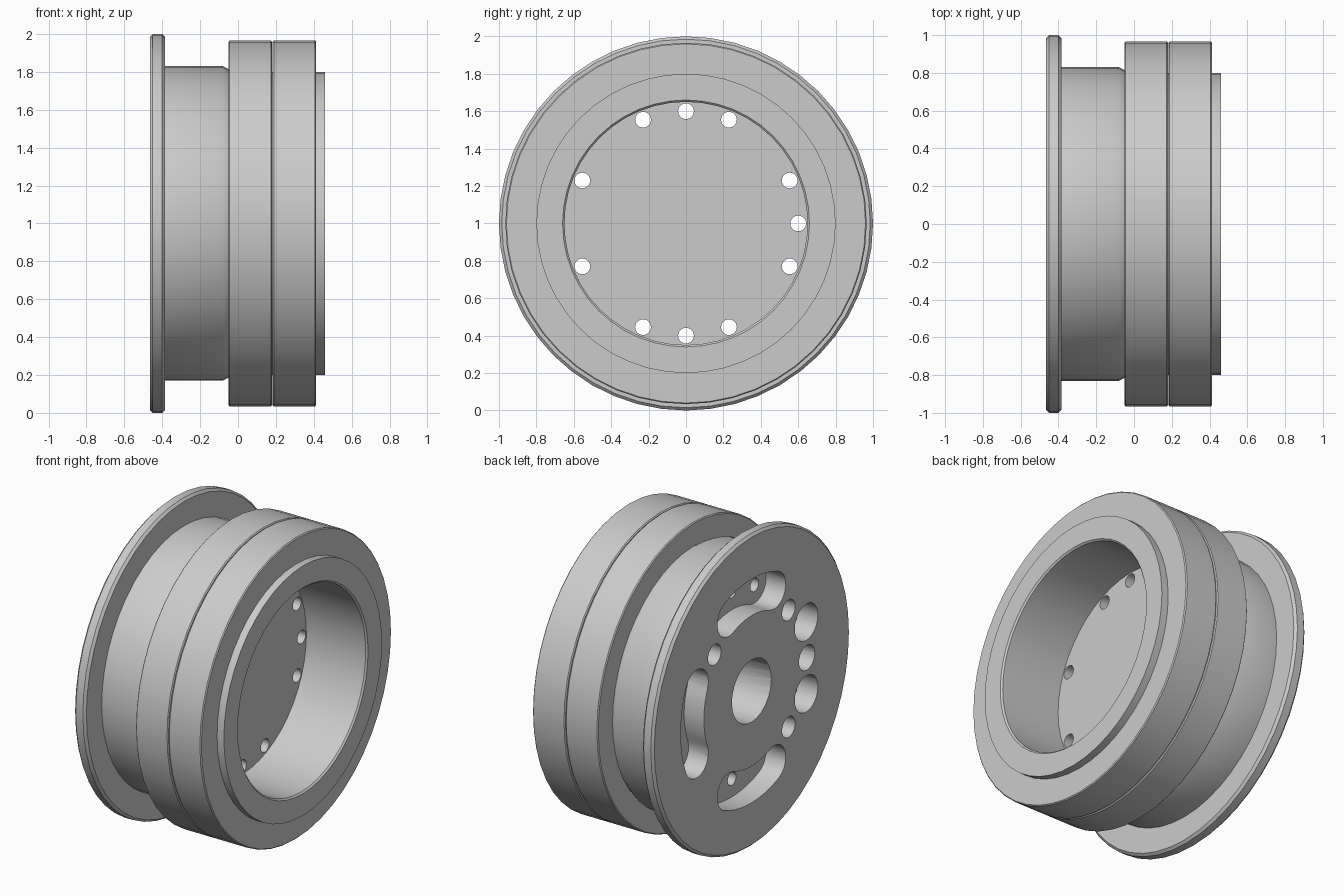
import bpy, bmesh
from math import sin, cos, pi, radians

cube = bpy.data.objects.get("Cube")
if cube:
    bpy.data.objects.remove(cube)

SIDES = 48
steel = bpy.data.materials.new("grey steel")
steel.use_nodes = True
GREY = (0.6, 0.6, 0.6, 1)
steel.diffuse_color = GREY
steel.node_tree.nodes["Principled BSDF"].inputs["Base Color"].default_value = GREY


def finish(name, bm):
    bmesh.ops.recalc_face_normals(bm, faces=bm.faces)
    mesh = bpy.data.meshes.new(name)
    bm.to_mesh(mesh)
    bm.free()
    mesh.materials.append(steel)
    ob = bpy.data.objects.new(name, mesh)
    bpy.context.scene.collection.objects.link(ob)
    ob.location.z = 1
    return ob


def smooth(ob):
    bpy.ops.object.select_all(action='DESELECT')
    ob.select_set(True)
    bpy.context.view_layer.objects.active = ob
    bpy.ops.object.shade_smooth_by_angle(angle=radians(30))


def revolve(name, profile, closed=False):
    """Turn a profile of (x, radius) points around the x axis."""
    bm = bmesh.new()
    verts = [bm.verts.new((x, 0, r)) for x, r in profile]
    pairs = list(zip(verts, verts[1:]))
    if closed:
        pairs.append((verts[-1], verts[0]))
    edges = [bm.edges.new(p) for p in pairs]
    bmesh.ops.spin(bm, geom=verts + edges, cent=(0, 0, 0), axis=(1, 0, 0),
                   angle=2 * pi, steps=SIDES)
    bmesh.ops.remove_doubles(bm, verts=bm.verts, dist=0.0005)
    return finish(name, bm)


def arc(cy, cz, r, start, end, steps):
    return [(cy + r * cos(start + (end - start) * i / steps),
             cz + r * sin(start + (end - start) * i / steps)) for i in range(steps + 1)]


def circle(y, z, r):
    return arc(y, z, r, 0, 2 * pi, 24)[:-1]


def curved_slot(mid, radius, half_angle, half_width):
    a, b = mid - half_angle, mid + half_angle
    outer = arc(0, 0, radius + half_width, a, b, 10)
    inner = arc(0, 0, radius - half_width, b, a, 10)
    cap_b = arc(radius * cos(b), radius * sin(b), half_width, b, b + pi, 10)
    cap_a = arc(radius * cos(a), radius * sin(a), half_width, a + pi, a + 2 * pi, 10)
    return outer + cap_b[1:-1] + inner + cap_a[1:-1]


def cut(ob, outline, x0, x1):
    """Cut a straight-walled pocket along x out of an object."""
    bm = bmesh.new()
    face = bm.faces.new([bm.verts.new((x0, y, z)) for y, z in outline])
    ext = bmesh.ops.extrude_face_region(bm, geom=[face])
    moved = [v for v in ext["geom"] if isinstance(v, bmesh.types.BMVert)]
    bmesh.ops.translate(bm, verts=moved, vec=(x1 - x0, 0, 0))
    cutter = finish("cutter", bm)
    cutter.hide_render = True
    mod = ob.modifiers.new("pocket", 'BOOLEAN')
    mod.operation = 'DIFFERENCE'
    mod.solver = 'EXACT'
    mod.object = cutter
    bpy.context.view_layer.update()
    mesh = bpy.data.meshes.new_from_object(
        ob.evaluated_get(bpy.context.evaluated_depsgraph_get()))
    ob.modifiers.clear()
    ob.data = mesh
    bpy.data.objects.remove(cutter)


# Hub: flange, drum, inner web and open sleeve in one turned body
BACK, WEB = -0.465, 0.03
hub = revolve("hub", [
    (BACK, 0), (BACK, 0.985), (-0.45, 1), (-0.4, 1), (-0.385, 0.985),
    (-0.385, 0.83), (-0.08, 0.83), (-0.05, 0.815), (-0.05, 0.8),
    (0.46, 0.8), (0.46, 0.66), (0.45, 0.65), (WEB, 0.65), (WEB, 0)])

# Two rings side by side on the sleeve
for name, x0, x1 in (("back_ring", -0.05, 0.179), ("front_ring", 0.183, 0.412)):
    smooth(revolve(name, [
        (x0, 0.79), (x0, 0.96), (x0 + 0.006, 0.966),
        (x1 - 0.006, 0.966), (x1, 0.96), (x1, 0.79)], closed=True))

# Pockets in the back: three curved slots, and round counterbores on the fourth side
OUT, FLOOR, PITCH = BACK - 0.1, BACK + 0.14, 0.6
STEP = pi / 8
for mid in (0, pi / 2, -pi / 2):
    cut(hub, curved_slot(mid, PITCH, STEP, 0.117), OUT, FLOOR)
for side in (-STEP, STEP):
    cut(hub, circle(PITCH * cos(pi + side), PITCH * sin(pi + side), 0.117), OUT, FLOOR)

# Blind holes: centre bore, locating hole and four diagonal holes
cut(hub, circle(0, 0, 0.2), OUT, -0.07)
cut(hub, circle(-0.56, 0, 0.08), OUT, -0.1)
for k in range(4):
    a = pi / 4 + k * pi / 2
    cut(hub, circle(0.53 * cos(a), 0.53 * sin(a), 0.066), OUT, -0.15)

# Bolt holes right through the web, three to a side except at the locating hole
for mid in (0, pi / 2, pi, -pi / 2):
    for side in (-STEP, 0, STEP):
        if mid == pi and side == 0:
            continue
        a = mid + side
        cut(hub, circle(PITCH * cos(a), PITCH * sin(a), 0.042), BACK + 0.05, WEB + 0.1)
smooth(hub)
